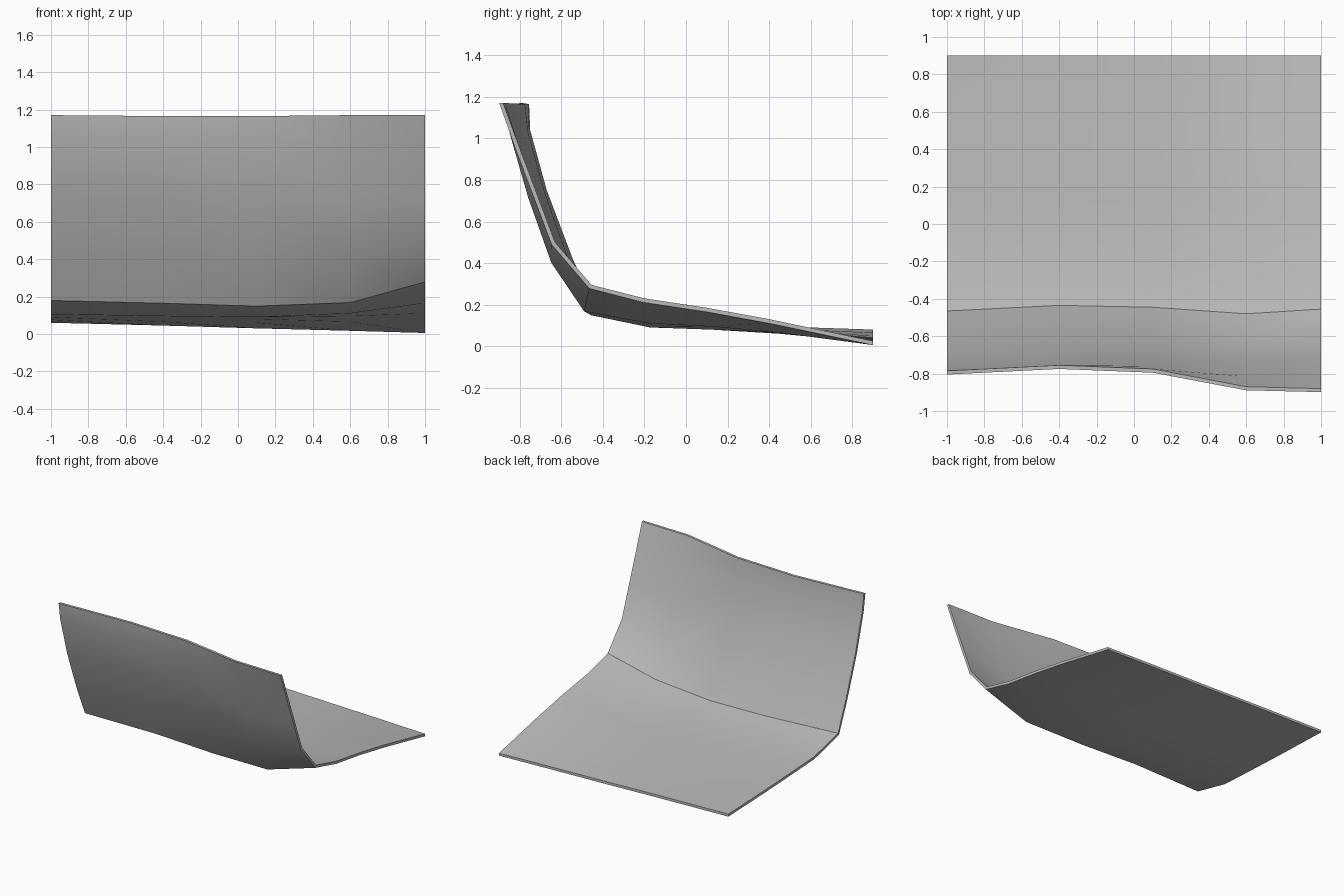
import bpy
import bmesh
from mathutils import Vector

cube = bpy.data.objects.get("Cube")
if cube:
    bpy.data.objects.remove(cube, do_unlink=True)

THICKNESS = 0.02
FOLD_ROW = 4  # profile point where the wall meets the floor

# Upper-surface profiles (y, z) from wall top to floor back, one per x station
stations = {
    -1.0: [(-.785, 1.17), (-.765, 1.04), (-.68, .74), (-.56, .42), (-.465, .195),
           (-.17, .125), (.12, .11), (.45, .095), (.9, .08)],
    -0.4: [(-.755, 1.165), (-.75, 1.04), (-.67, .75), (-.545, .42), (-.435, .18),
           (-.17, .115), (.12, .105), (.45, .085), (.9, .065)],
    0.1: [(-.775, 1.165), (-.76, 1.03), (-.68, .74), (-.56, .4), (-.445, .165),
          (-.17, .11), (.12, .1), (.45, .08), (.9, .05)],
    0.6: [(-.87, 1.17), (-.815, .98), (-.74, .72), (-.63, .41), (-.48, .185),
          (-.18, .13), (.12, .115), (.45, .085), (.9, .037)],
    1.0: [(-.88, 1.17), (-.81, .98), (-.72, .74), (-.63, .5), (-.455, .295),
          (-.2, .23), (.1, .185), (.4, .13), (.9, .025)],
}


def offset_profile(profile):
    """Shift a profile outward and down by the sheet thickness."""
    points = [Vector(p) for p in profile]
    last = len(points) - 1
    shifted = []
    for i, point in enumerate(points):
        along = (points[min(i + 1, last)] - points[max(i - 1, 0)]).normalized()
        outward = Vector((along.y, -along.x))
        moved = point + outward * THICKNESS
        if i == 0:
            moved.y = point.y      # level top rim
        if i == last:
            moved.x = point.x      # upright back rim
        shifted.append(moved)
    return shifted


def add_grid(bm, profiles):
    return [[bm.verts.new((x, p[0], p[1])) for p in profile]
            for x, profile in profiles.items()]


def skin(bm, grid):
    for a, b in zip(grid, grid[1:]):
        for i in range(len(a) - 1):
            bm.faces.new((a[i], a[i + 1], b[i + 1], b[i]))


def bridge(bm, upper, lower):
    for i in range(len(upper) - 1):
        bm.faces.new((upper[i], upper[i + 1], lower[i + 1], lower[i]))


# Upper and lower skins of the bent sheet
bm = bmesh.new()
upper = add_grid(bm, stations)
lower = add_grid(bm, {x: offset_profile(p) for x, p in stations.items()})
skin(bm, upper)
skin(bm, lower)

# Side, top and back rims
for end in (0, -1):
    bridge(bm, upper[end], lower[end])
    bridge(bm, [col[end] for col in upper], [col[end] for col in lower])
bmesh.ops.recalc_face_normals(bm, faces=bm.faces)

# Smooth skins with a sharp fold line and sharp rims
for face in bm.faces:
    face.smooth = True
rim_loops = []
for grid in (upper, lower):
    rim_loops += [grid[0], grid[-1]]
    for row in (0, FOLD_ROW, -1):
        rim_loops.append([col[row] for col in grid])
for loop in rim_loops:
    for a, b in zip(loop, loop[1:]):
        bm.edges.get((a, b)).smooth = False
for row in (0, -1):
    for end in (0, -1):
        bm.edges.get((upper[end][row], lower[end][row])).smooth = False

mesh = bpy.data.meshes.new("curved_sheet")
bm.to_mesh(mesh)
bm.free()

# Plain grey material
grey = bpy.data.materials.new("plain grey")
grey.use_nodes = True
colour = (0.5, 0.5, 0.5, 1)
grey.diffuse_color = colour
for node in grey.node_tree.nodes:
    if node.type == 'BSDF_PRINCIPLED':
        node.inputs["Base Color"].default_value = colour
mesh.materials.append(grey)

sheet = bpy.data.objects.new("curved_sheet", mesh)
bpy.context.collection.objects.link(sheet)
